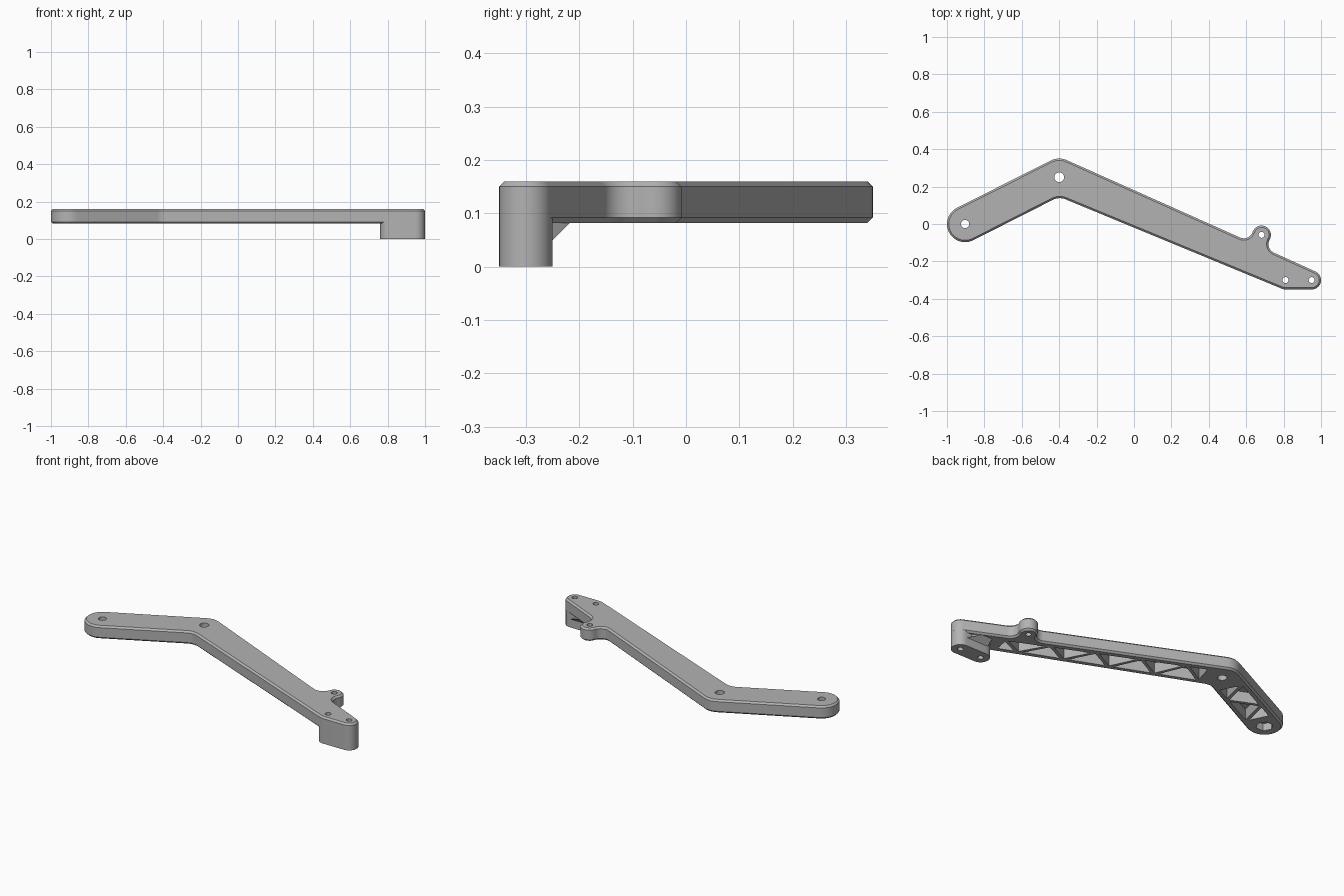
import bpy, bmesh, math
from mathutils import Vector

if "Cube" in bpy.data.objects:
    bpy.data.objects.remove(bpy.data.objects["Cube"])

grey = bpy.data.materials.new("plain grey")
grey.diffuse_color = (0.45, 0.45, 0.45, 1)
grey.use_nodes = True
grey.node_tree.nodes["Principled BSDF"].inputs["Base Color"].default_value = grey.diffuse_color

BOTTOM, TOP, CH = 0.082, 0.16, 0.01


def arc(c, r, a0, a1, n=12):
    """Points on an arc, angles in degrees."""
    return [Vector((c[0] + r * math.cos(math.radians(a0 + (a1 - a0) * i / n)),
                    c[1] + r * math.sin(math.radians(a0 + (a1 - a0) * i / n)))) for i in range(n + 1)]


def inset(pts, d):
    """Move a counter-clockwise outline inwards by d."""
    out = []
    for i, p in enumerate(pts):
        a = (p - pts[i - 1]).normalized()
        b = (pts[(i + 1) % len(pts)] - p).normalized()
        na, nb = Vector((-a.y, a.x)), Vector((-b.y, b.x))
        out.append(p + (na + nb) * (d / (1 + na.dot(nb))))
    return out


def loft(bm, rings):
    """Closed solid through (outline, z) rings."""
    loops = [[bm.verts.new((p[0], p[1], z)) for p in pts] for pts, z in rings]
    n = len(loops[0])
    for lo, hi in zip(loops, loops[1:]):
        for i in range(n):
            bm.faces.new((lo[i], lo[(i + 1) % n], hi[(i + 1) % n], hi[i]))
    bm.faces.new(loops[0][::-1])
    bm.faces.new(loops[-1])


def solid(name, stacks):
    bm = bmesh.new()
    for rings in stacks:
        loft(bm, rings)
    bmesh.ops.recalc_face_normals(bm, faces=bm.faces[:])
    me = bpy.data.meshes.new(name)
    bm.to_mesh(me)
    bm.free()
    me.materials.append(grey)
    ob = bpy.data.objects.new(name, me)
    bpy.context.collection.objects.link(ob)
    return ob


def activate(ob):
    bpy.ops.object.select_all(action='DESELECT')
    ob.select_set(True)
    bpy.context.view_layer.objects.active = ob


def cut(ob, stacks):
    cutter = solid("cutter", stacks)
    cutter.hide_render = True
    mod = ob.modifiers.new("cut", 'BOOLEAN')
    mod.operation, mod.solver, mod.object = 'DIFFERENCE', 'EXACT', cutter
    activate(ob)
    bpy.ops.object.modifier_apply(modifier=mod.name)
    bpy.data.objects.remove(cutter)


def drill(c, r, n=24, z0=-0.1, z1=0.3):
    ring = arc(c, r, 0, 360, n)[:-1]
    return [(ring, z0), (ring, z1)]


def truss(u0, u1, l0, l1, n):
    """Triangular pockets between an upper and a lower rail."""
    rails = [(Vector(u0), Vector(u1)), (Vector(l0), Vector(l1))]
    ts = [0] + [i / (n - 1) for i in range(n)] + [1]
    nodes = [rails[i % 2][0].lerp(rails[i % 2][1], t) for i, t in enumerate(ts)]
    out = []
    for a, b, c in zip(nodes, nodes[1:], nodes[2:]):
        if (b - a).cross(c - a) < 0:
            b, c = c, b
        tri = inset([a, b, c], 0.009)
        out.append([(tri, BOTTOM - 0.05), (tri, 0.145)])
    return out


# Hole centres
pivot, elbow, boss = (-0.903, 0), (-0.4, 0.25), (0.682, -0.058)
foot_a, foot_b = (0.81, -0.3), (0.95, -0.3)

# Arm outline: pivot end, inner elbow, tapered tip, side boss with fillets, outer elbow
u, n = Vector((0.913, -0.408)), Vector((0.408, 0.913))
base = Vector(boss) - 0.06 * n
right, left = base + 0.0995 * u + 0.05 * n, base - 0.0995 * u + 0.05 * n
outline = (arc(pivot, 0.097, 116.4, 296.4, 24)
           + arc((-0.397, 0.058), 0.08, 116.4, 67.7, 8)
           + arc(foot_a, 0.05, 247.7, 270, 5)
           + arc(foot_b, 0.05, 270, 425.9, 20)
           + arc(right, 0.05, 245.9, 150.2)
           + arc(boss, 0.05, -29.8, 161.6, 20)
           + arc(left, 0.05, -18.4, -114.1)
           + arc(elbow, 0.1, 65.9, 116.4, 10))
small = inset(outline, CH)
arm = solid("arm", [[(small, BOTTOM), (outline, BOTTOM + CH), (outline, TOP - CH), (small, TOP)]])

# Ribbed underside
d = Vector((0.503, 0.25)).normalized()
w = Vector((-d.y, d.x)) * 0.074
p0, p1 = Vector(pivot) + d * 0.085, Vector(pivot) + d * 0.455
cut(arm, truss((-0.29, 0.281), (0.74, -0.18), (-0.33, 0.142), (0.72, -0.288), 10)
    + truss(p0 + w, p1 + w, p0 - w, p1 - w, 4))

# Through holes and the nut recess under the pivot
foot_holes = [drill(foot_a, 0.016), drill(foot_b, 0.016)]
cut(arm, [drill(pivot, 0.022), drill(elbow, 0.026), drill(boss, 0.016)] + foot_holes)
cut(arm, [drill(pivot, 0.047, 6, 0, 0.125)])

# Foot block under the tip
stadium = arc(foot_a, 0.05, 90, 270, 20) + arc(foot_b, 0.05, -90, 90, 20)
foot = solid("foot", [[(stadium, 0), (stadium, BOTTOM + CH)]])
cut(foot, foot_holes)

# Sloped gusset joining foot and arm
low = [(0.80, -0.27), (0.945, -0.27), (0.945, -0.25), (0.80, -0.25)]
high = [(0.80, -0.27), (0.945, -0.27), (0.86, -0.214), (0.80, -0.214)]
gusset = solid("gusset", [[(low, 0.05), (high, 0.086)]])

for ob in (arm, foot):
    activate(ob)
    bpy.ops.object.shade_smooth_by_angle(angle=math.radians(30))
